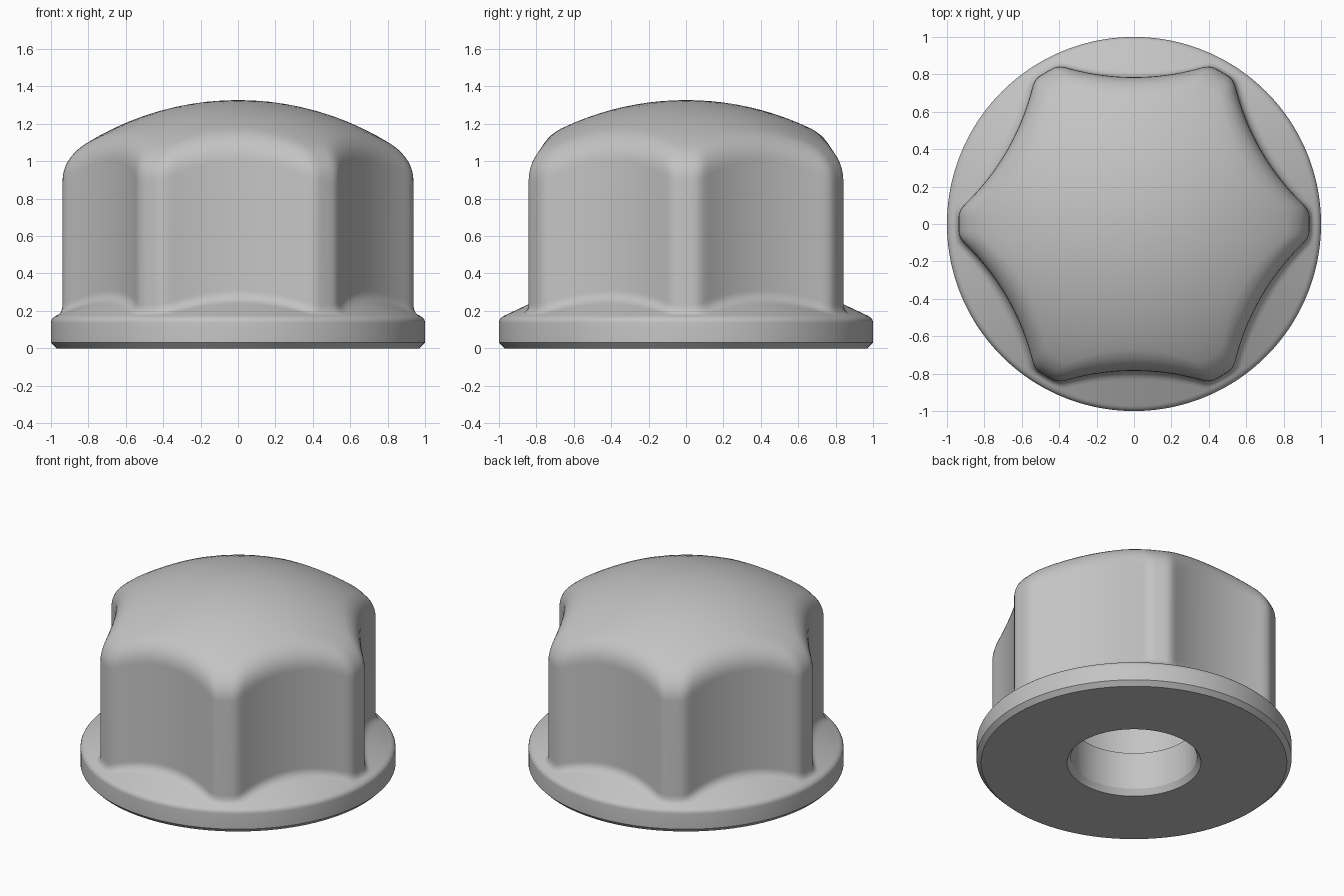
import bpy, bmesh, math

cube = bpy.data.objects.get("Cube")
if cube:
    bpy.data.objects.remove(cube)

SEGMENTS = 240

steel = bpy.data.materials.new("light grey steel")
steel.use_nodes = True
steel.diffuse_color = (0.55, 0.55, 0.55, 1)
steel.node_tree.nodes["Principled BSDF"].inputs["Base Color"].default_value = (0.55, 0.55, 0.55, 1)


def outline(angle):
    """Radius of the six-lobed body: concave flanks blended into a round tip."""
    a = (angle % (math.pi / 3)) - math.pi / 6
    rho, centre = 1.31, 0.785 + 1.31
    flank = centre * math.cos(a) - math.sqrt(rho ** 2 - (centre * math.sin(a)) ** 2)
    tip, blend = 0.938, 0.03
    h = max(blend - abs(flank - tip), 0) / blend
    return min(flank, tip) - h * h * blend / 4


def dome(r):
    return 1.327 - 1.54 + math.sqrt(1.54 ** 2 - r * r)


def slope(r):
    return 0.175 + (0.97 - r) * 0.47


def bend(p, q, s, steps=8):
    """Curved corner from p to s, pulled towards q."""
    pts = []
    for i in range(steps + 1):
        t = i / steps
        pts.append(tuple((1 - t) ** 2 * a + 2 * t * (1 - t) * b + t * t * c
                         for a, b, c in zip(p, q, s)))
    return pts


def section(angle):
    """Radius and height pairs from the blind bore round to the crown."""
    R = outline(angle)
    f = min(0.05, 0.965 - R)
    pts = [(0.48, 0.95), (0.48, 0.30), (0.40, 0.30), (0.40, 0.04), (0.425, 0),
           (0.97, 0), (1, 0.03)]
    pts += bend((1, 0.135), (1, 0.162), (0.97, slope(0.97)), 5)
    pts += bend((R + f, slope(R + f)), (R, slope(R)), (R, slope(R) + 0.05))
    inner = R - 0.115
    pts += bend((R, dome(R) - 0.115), (R, dome(R)), (inner, dome(inner)))
    pts += [(inner * k / 10, dome(inner * k / 10)) for k in range(9, 0, -1)]
    return pts


# Whole nut: flange, lobed body, domed crown and bore in one skin
bm = bmesh.new()
columns = []
for i in range(SEGMENTS):
    a = 2 * math.pi * i / SEGMENTS
    columns.append([bm.verts.new((r * math.cos(a), r * math.sin(a), z)) for r, z in section(a)])
crown = bm.verts.new((0, 0, dome(0)))
bore_end = bm.verts.new((0, 0, 0.95))
for i, left in enumerate(columns):
    right = columns[(i + 1) % SEGMENTS]
    for j in range(len(left) - 1):
        bm.faces.new((left[j], right[j], right[j + 1], left[j + 1]))
    bm.faces.new((left[-1], right[-1], crown))
    bm.faces.new((right[0], left[0], bore_end))
bmesh.ops.recalc_face_normals(bm, faces=bm.faces)

mesh = bpy.data.meshes.new("flanged_cap_nut")
bm.to_mesh(mesh)
bm.free()
mesh.materials.append(steel)
nut = bpy.data.objects.new("flanged_cap_nut", mesh)
bpy.context.collection.objects.link(nut)
bpy.context.view_layer.objects.active = nut
nut.select_set(True)
bpy.ops.object.shade_smooth_by_angle(angle=math.radians(30))
